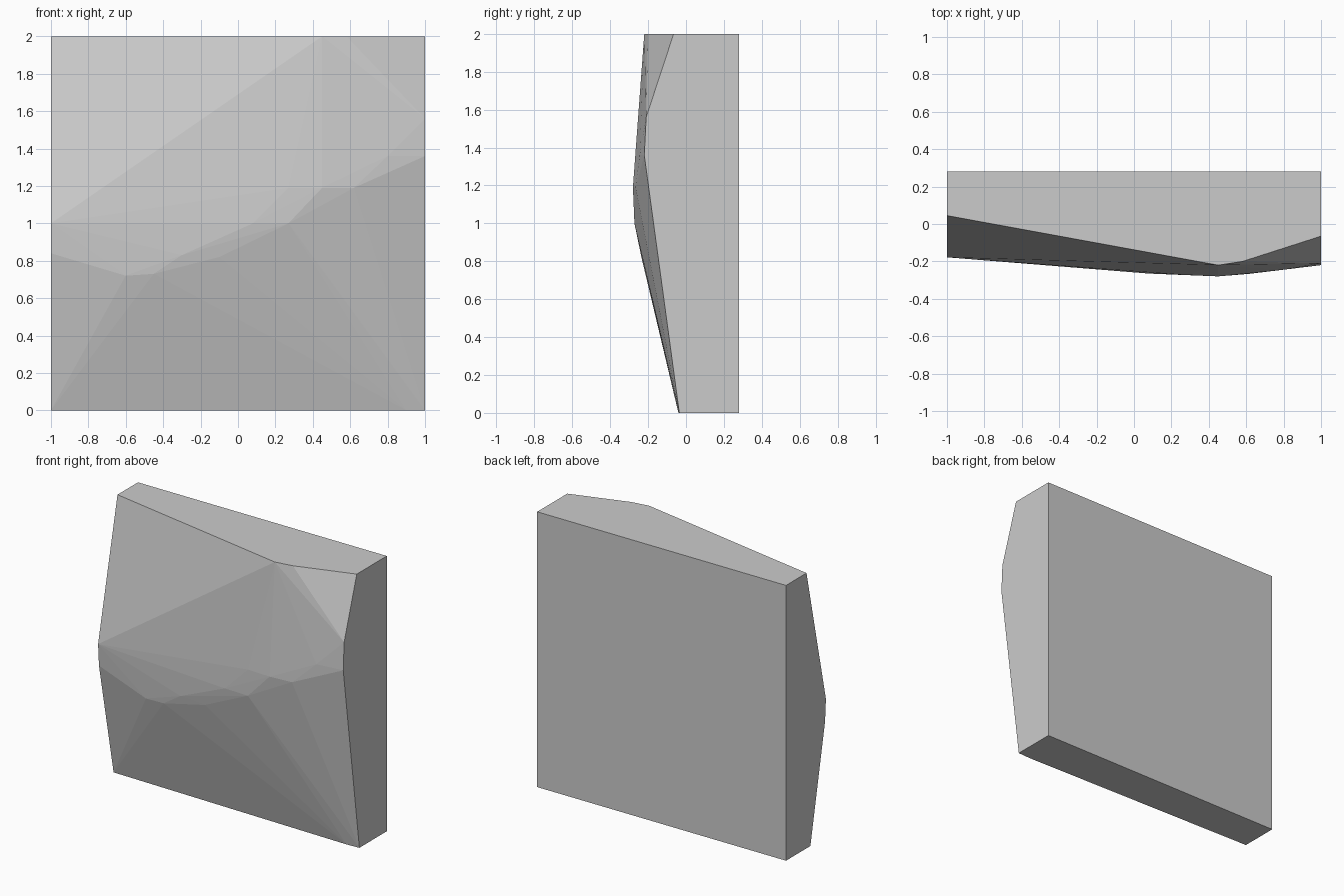
import bpy
import bmesh

cube = bpy.data.objects.get("Cube")
if cube:
    bpy.data.objects.remove(cube, do_unlink=True)

# Warm-free plain grey stone
stone = bpy.data.materials.new("stone_grey")
stone.use_nodes = True
grey = (0.6, 0.6, 0.6, 1)
stone.diffuse_color = grey
stone.node_tree.nodes["Principled BSDF"].inputs["Base Color"].default_value = grey

BACK = 0.28
# Front rim of the slab, as (x, y, z)
rim = [
    (-1, 0, 0), (0.9, -0.04, 0), (1, -0.035, 0),
    (1, -0.22, 1.36), (1, -0.21, 1.56), (1, -0.065, 2),
    (0.58, -0.2, 2), (0.45, -0.22, 2), (-1, 0.045, 2),
    (-1, -0.178, 1), (-1, -0.168, 0.84),
]
# Worn ridge across the front
ridge = [
    (-0.93, -0.179, 0.91), (-0.6, -0.2, 0.72), (-0.45, -0.212, 0.73),
    (-0.3, -0.232, 0.83), (-0.1, -0.235, 0.82), (0.08, -0.265, 1),
    (0.27, -0.272, 1), (0.27, -0.272, 1.19), (0.45, -0.28, 1.19),
    (0.62, -0.266, 1.19), (0.8, -0.244, 1.36),
]
back = [(x, BACK, z) for x in (-1, 1) for z in (0, 2)]

# Chipped slab as the convex skin of its corners
bm = bmesh.new()
for p in rim + ridge + back:
    bm.verts.new(p)
bmesh.ops.convex_hull(bm, input=bm.verts[:])
loose = [v for v in bm.verts if not v.link_faces]
bmesh.ops.delete(bm, geom=loose, context='VERTS')
bmesh.ops.dissolve_limit(bm, angle_limit=0.002, verts=bm.verts[:], edges=bm.edges[:])
bmesh.ops.recalc_face_normals(bm, faces=bm.faces[:])
mesh = bpy.data.meshes.new("stone_slab")
bm.to_mesh(mesh)
bm.free()
mesh.materials.append(stone)
slab = bpy.data.objects.new("stone_slab", mesh)
bpy.context.collection.objects.link(slab)
